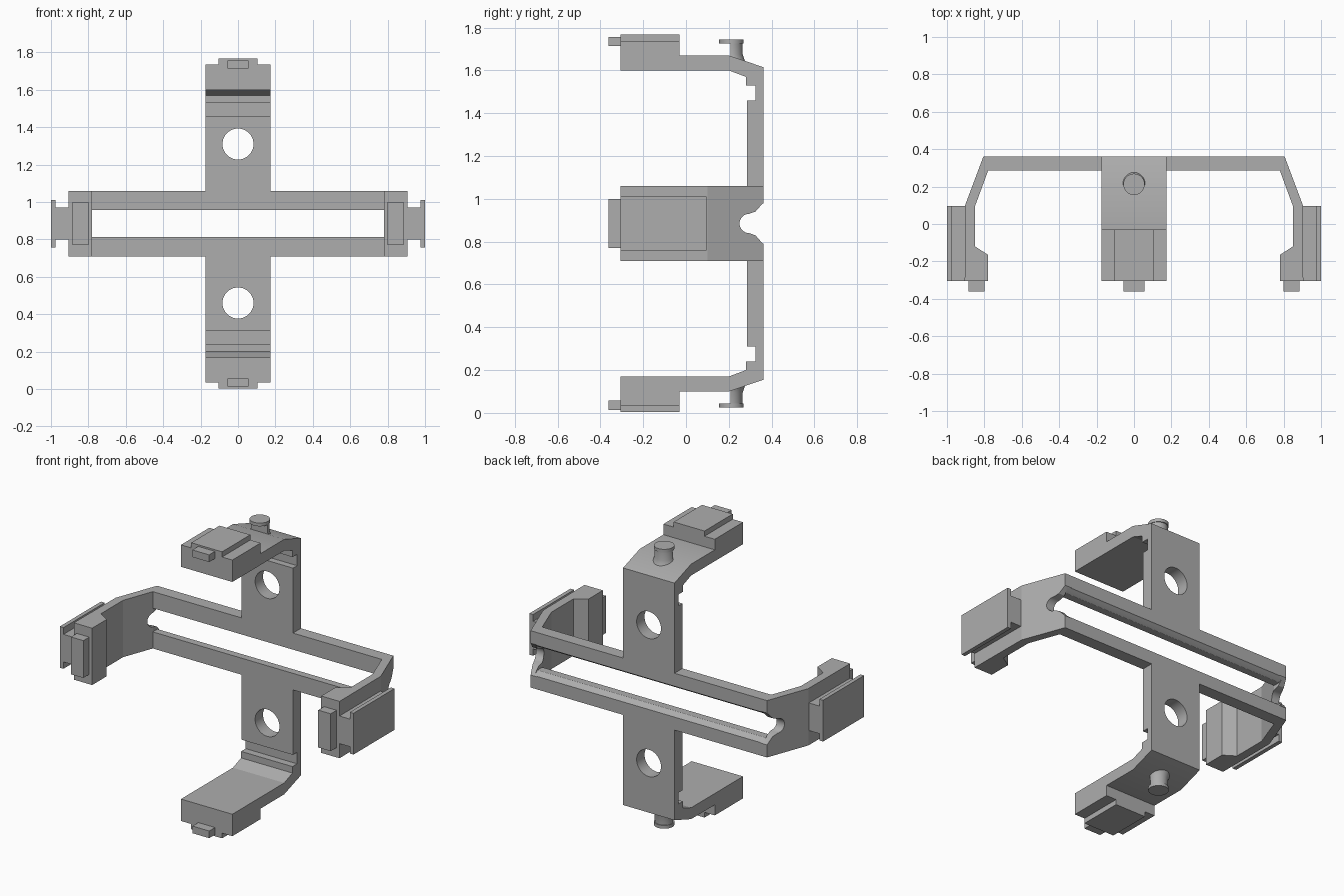
import bpy, bmesh, math

if "Cube" in bpy.data.objects:
    bpy.data.objects.remove(bpy.data.objects["Cube"], do_unlink=True)

MID = 0.885      # height of the middle of the frame
HALF = 0.175     # half width of every arm
BACK, INNER = 0.362, 0.285

grey = bpy.data.materials.new("mid grey")
grey.use_nodes = True
grey.diffuse_color = (0.42, 0.42, 0.42, 1)
grey.node_tree.nodes["Principled BSDF"].inputs["Base Color"].default_value = (0.42, 0.42, 0.42, 1)


def finish(name, bm):
    bmesh.ops.recalc_face_normals(bm, faces=bm.faces)
    mesh = bpy.data.meshes.new(name)
    bm.to_mesh(mesh)
    bm.free()
    mesh.materials.append(grey)
    ob = bpy.data.objects.new(name, mesh)
    ob.location.z = MID
    bpy.context.collection.objects.link(ob)
    return ob


def loft(name, rings):
    """Skin a list of equal closed rings and cap both ends."""
    bm = bmesh.new()
    loops = [[bm.verts.new(p) for p in ring] for ring in rings]
    n = len(loops[0])
    for a, b in zip(loops, loops[1:]):
        for i in range(n):
            j = (i + 1) % n
            bm.faces.new((a[i], a[j], b[j], b[i]))
    bm.faces.new(loops[0])
    bm.faces.new(loops[-1])
    return finish(name, bm)


def prism(name, pts, axis, lo, hi):
    """Extrude a 2D outline along one axis."""
    place = {"x": lambda p, t: (t, p[0], p[1]),
             "y": lambda p, t: (p[0], t, p[1]),
             "z": lambda p, t: (p[0], p[1], t)}[axis]
    return loft(name, [[place(p, t) for p in pts] for t in (lo, hi)])


def box(name, x, y, z):
    return prism(name, [(x[0], y[0]), (x[1], y[0]), (x[1], y[1]), (x[0], y[1])], "z", *z)


def circle(cx, cy, r, n=40):
    return [(cx + r * math.cos(2 * math.pi * i / n), cy + r * math.sin(2 * math.pi * i / n))
            for i in range(n)]


def boolean(target, tool, operation):
    mod = target.modifiers.new("cut", "BOOLEAN")
    mod.operation, mod.solver, mod.object = operation, "EXACT", tool
    bpy.context.view_layer.update()
    bpy.context.view_layer.objects.active = target
    bpy.ops.object.modifier_apply(modifier=mod.name)
    bpy.data.objects.remove(tool, do_unlink=True)


def span(a, b, side):
    return sorted((a * side, b * side))


# Wide U-shaped frame with angled corners and thickened tips
outer = [(0.805, BACK), (0.903, 0.10), (0.905, -0.305)]
inner = [(0.78, -0.305), (0.78, -0.165), (0.85, -0.12), (0.85, 0.095), (0.78, INNER)]
half = outer + inner
frame = prism("frame", half + [(-x, y) for x, y in reversed(half)], "z", -HALF, HALF)

# Upright arms, bent forward over the ends, with a clip groove inside
upright = [(BACK, 0.175), (BACK, 0.73), (0.20, 0.785), (-0.03, 0.785), (-0.03, 0.85),
           (-0.305, 0.85), (-0.305, 0.715), (0.20, 0.715), (0.28, 0.685), (0.28, 0.645),
           (0.325, 0.645), (0.325, 0.575), (INNER, 0.575), (INNER, 0.175)]
for s in (1, -1):
    arm = prism("upright_arm", [(y, z * s) for y, z in upright], "x", -HALF, HALF)
    hole = prism("hole_cutter", circle(0, 0.425 * s, 0.083), "y", 0.2, 0.45)
    boolean(arm, hole, "DIFFERENCE")
    boolean(frame, arm, "UNION")

# Long slot, flared at the back
slot = [(0.2, 0.073), (0.33, 0.073), (0.362, 0.095), (0.42, 0.135)]
slot += [(y, -z) for y, z in reversed(slot)]
boolean(frame, prism("slot_cutter", slot, "x", -0.78, 0.78), "DIFFERENCE")

# Rounded slot ends running through the angled corners
end = [(0.42, 0.165), (0.362, 0.098), (0.325, 0.056)]
end += [(0.295 - 0.045 * math.sin(a), 0.045 * math.cos(a))
        for a in [math.pi * i / 16 for i in range(17)]]
end += [(y, -z) for y, z in reversed(end[:3])]
for s in (1, -1):
    boolean(frame, prism("end_cutter", end, "x", *span(0.76, 0.95, s)), "DIFFERENCE")

parts = [frame]

# Side rails and front plugs
for s, side in ((1, "left"), (-1, "right")):
    parts += [
        box(side + "_rail_neck", span(0.90, 0.98, s), (-0.305, 0.095), (-0.085, 0.085)),
        box(side + "_rail_plate", span(0.975, 1.0, s), (-0.305, 0.095), (-0.127, 0.127)),
        box(side + "_plug", span(0.80, 0.885, s), (-0.362, -0.30), (-0.115, 0.115)),
    ]

# Raised pads, front plugs and headed pins on the upper and lower arms
for s, side in ((1, "upper"), (-1, "lower")):
    parts += [
        box(side + "_pad", (-0.105, 0.105), (-0.305, -0.03), span(0.845, 0.882, s)),
        box(side + "_plug", (-0.057, 0.057), (-0.362, -0.30), span(0.828, 0.872, s)),
        prism(side + "_pin_head", circle(0, 0.212, 0.057), "z", *span(0.84, 0.86, s)),
    ]
    rings = []
    for z, r in ((0.73, 0.085), (0.765, 0.065), (0.79, 0.057), (0.842, 0.055)):
        rings.append([(r * math.cos(a), 0.208 + r * math.sin(a), z * s)
                      for a in [math.pi * i / 20 for i in range(21)]])
    parts.append(loft(side + "_pin_stem", rings))

# Smooth the round surfaces, keep the hard edges
bpy.ops.object.select_all(action="DESELECT")
for ob in parts:
    ob.select_set(True)
bpy.context.view_layer.objects.active = frame
bpy.ops.object.shade_smooth_by_angle(angle=math.radians(20))
